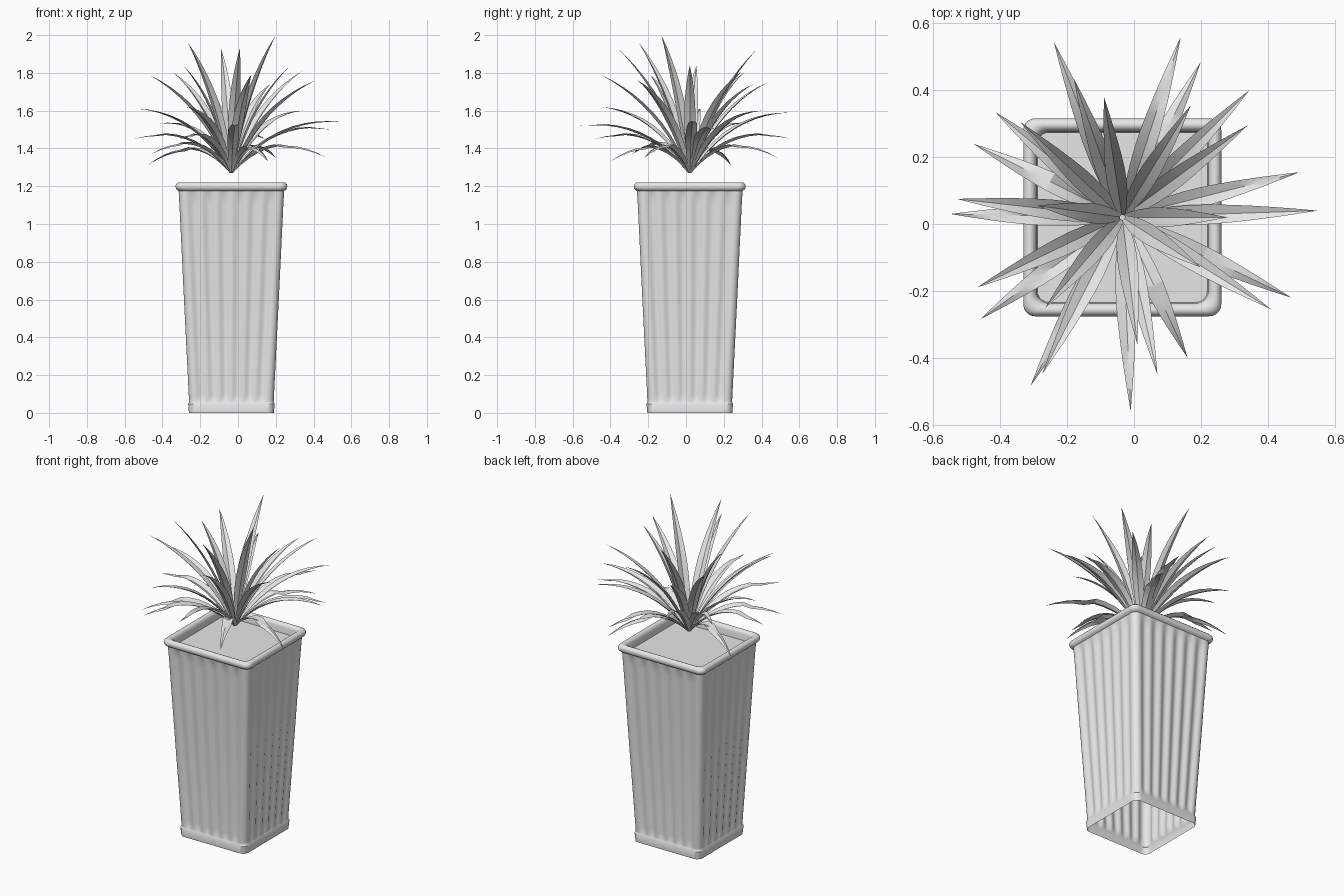
import bpy, bmesh, math
from mathutils import Vector

if "Cube" in bpy.data.objects:
    bpy.data.objects.remove(bpy.data.objects["Cube"])

CX, CY = -0.035, 0.02          # planter axis
grey = bpy.data.materials.new("plain grey")
grey.diffuse_color = (0.8, 0.8, 0.8, 1)
grey.use_nodes = True
grey.node_tree.nodes["Principled BSDF"].inputs["Base Color"].default_value = grey.diffuse_color


def make(name, verts, faces, angle):
    me = bpy.data.meshes.new(name)
    me.from_pydata(verts, [], faces)
    me.materials.append(grey)
    ob = bpy.data.objects.new(name, me)
    bpy.context.collection.objects.link(ob)
    bpy.context.view_layer.objects.active = ob
    ob.select_set(True)
    bpy.ops.object.shade_smooth_by_angle(angle=math.radians(angle))
    ob.select_set(False)
    return ob


def ring(z, half, amp, r=0.035, ribs=6, n=48):
    """Rounded square outline with ribbed sides, counter-clockwise."""
    pts = []
    s = half - r
    for side in range(4):
        a = side * math.pi / 2
        ca, sa = math.cos(a), math.sin(a)
        local = []
        for i in range(n + 1):
            t = i / n
            dent = amp * 0.5 * (1 - math.cos(2 * math.pi * ribs * t))
            local.append((half - dent, s * (2 * t - 1)))
        for k in range(1, 5):
            b = k * math.pi / 10
            local.append((s + r * math.cos(b), s + r * math.sin(b)))
        pts += [(CX + x * ca - y * sa, CY + x * sa + y * ca, z) for x, y in local]
    return pts


# pot: plain foot band, ribbed tapering walls, rounded rim, inner lip
profile = [(0, .225, 0), (.048, .229, 0), (.054, .225, 0), (.06, .224, .001),
           (.075, .225, .007), (.10, .226, .011), (.6, .251, .011),
           (1.10, .275, .011), (1.15, .278, .008), (1.175, .279, 0),
           (1.18, .288, 0), (1.189, .294, 0), (1.20, .296, 0), (1.211, .293, 0),
           (1.219, .285, 0), (1.221, .276, 0), (1.218, .267, 0),
           (1.21, .260, 0), (1.20, .257, 0), (1.16, .254, 0)]
verts, faces = [], []
for row in profile:
    verts += ring(*row)
m = len(verts) // len(profile)
for j in range(len(profile) - 1):
    for i in range(m):
        k = (i + 1) % m
        faces.append((j * m + i, j * m + k, (j + 1) * m + k, (j + 1) * m + i))
make("pot", verts, faces, 40)

# soil surface
soil = ring(1.165, .255, 0)
make("soil", soil, [tuple(range(len(soil)))], 30)

# leaf tips (x, y, z)
tips = [(-.24, .545, 1.59), (-.18, .435, 1.75), (-.09, .38, 1.93), (.14, .56, 1.45),
        (.20, .485, 1.35), (.17, .355, 1.74), (.345, .40, 1.60), (.34, .295, 1.81),
        (.495, .155, 1.50), (.55, .04, 1.54), (.28, .02, 1.84), (.47, -.22, 1.35),
        (.41, -.255, 1.76), (.16, -.40, 1.33), (.07, -.45, 1.79), (.01, -.36, 1.93),
        (-.01, -.56, 1.52), (-.31, -.485, 1.45), (-.275, -.45, 1.62),
        (-.265, -.25, 1.96), (-.46, -.285, 1.37), (-.47, -.19, 1.79),
        (-.55, .03, 1.45), (-.53, .075, 1.61), (-.48, .24, 1.31),
        (-.415, .335, 1.53), (-.34, .305, 1.80), (-.29, .055, 1.84),
        (.20, -.13, 2.0)]
base = Vector((CX, CY, 1.27))
verts, faces = [], []
SEG = 10
for tip in tips:
    tip = Vector(tip)
    flat = Vector((tip.x - CX, tip.y - CY, 0))
    out = flat.normalized()
    start = base + out * 0.008
    dz = tip.z - base.z
    # arching centre line: low leaves droop, tall leaves stay straight
    ctrl = base + flat * (0.47 - 0.2 * dz) + Vector((0, 0, 0.22 + 0.27 * dz))
    side = Vector((-out.y, out.x, 0))
    o = len(verts)
    for i in range(SEG + 1):
        t = i / SEG
        p = start * (1 - t) ** 2 + ctrl * 2 * t * (1 - t) + tip * t * t
        if i == SEG:
            verts.append(p)
            break
        tan = ((ctrl - start) * (1 - t) + (tip - ctrl) * t).normalized()
        up = tan.cross(side)
        if up.dot(out) > 0:
            up = -up
        w = 0.009 + 0.021 * math.sin(math.pi * min(1, t / 0.9)) if t < 0.45 \
            else 0.030 * (1 - ((t - 0.45) / 0.55) ** 1.6)
        # folded section: raised edges, creased middle
        verts += [p - side * w + up * w * 0.4, p, p + side * w + up * w * 0.4]
    for i in range(SEG - 1):
        a = o + 3 * i
        faces += [(a, a + 3, a + 4, a + 1), (a + 1, a + 4, a + 5, a + 2)]
    a = o + 3 * (SEG - 1)
    faces += [(a, a + 3, a + 1), (a + 1, a + 3, a + 2)]
make("leaves", verts, [f[::-1] for f in faces], 28)
